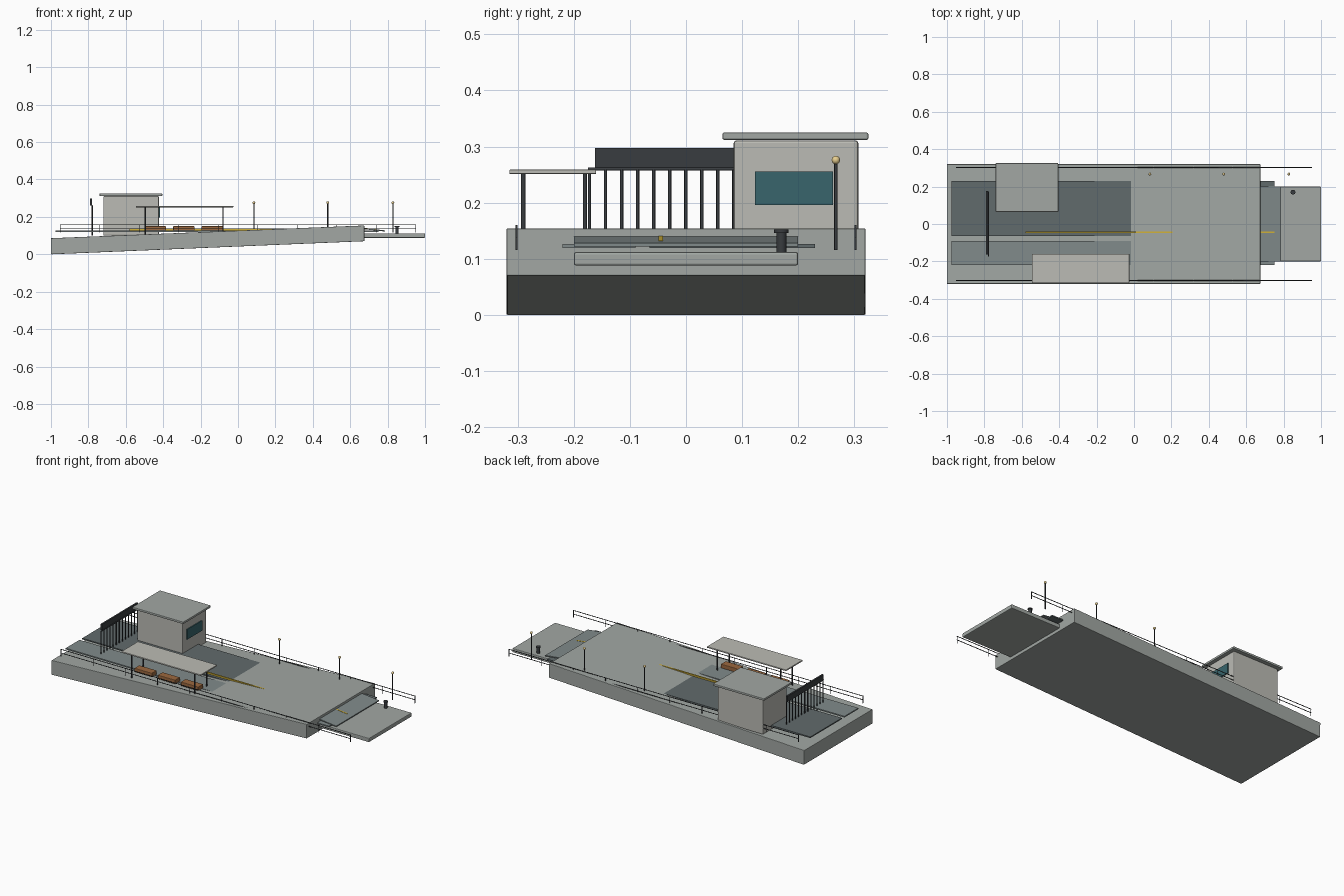
import bpy, bmesh, math
from mathutils import Vector

if "Cube" in bpy.data.objects:
    bpy.data.objects.remove(bpy.data.objects["Cube"])


def mat(name, r, g, b):
    m = bpy.data.materials.new(name)
    m.diffuse_color = (r, g, b, 1)
    m.use_nodes = True
    m.node_tree.nodes["Principled BSDF"].inputs["Base Color"].default_value = m.diffuse_color
    return m


CONCRETE = mat("concrete", .36, .39, .37)
DARK = mat("dark_deck", .12, .145, .15)
MID = mat("mid_deck", .22, .26, .26)
WALL = mat("wall", .50, .50, .46)
STEEL = mat("steel", .04, .045, .05)
YELLOW = mat("yellow", .65, .45, .04)
WOOD = mat("wood", .33, .14, .05)
GLASS = mat("glass", .04, .13, .15)
LAMP = mat("lamp", .80, .62, .28)


def finish(name, bm, m, bevel=0, segs=2):
    bmesh.ops.recalc_face_normals(bm, faces=bm.faces)
    me = bpy.data.meshes.new(name)
    bm.to_mesh(me)
    bm.free()
    ob = bpy.data.objects.new(name, me)
    bpy.context.collection.objects.link(ob)
    me.materials.append(m)
    if bevel:
        mod = ob.modifiers.new("bevel", "BEVEL")
        mod.width, mod.segments = bevel, segs
    return ob


def prism(name, profile, y0, y1, m, bevel=0):
    """Side profile (x, z) extruded along y."""
    bm = bmesh.new()
    f = bm.faces.new([bm.verts.new((x, y0, z)) for x, z in profile])
    r = bmesh.ops.extrude_face_region(bm, geom=[f])
    moved = [v for v in r["geom"] if isinstance(v, bmesh.types.BMVert)]
    bmesh.ops.translate(bm, verts=moved, vec=(0, y1 - y0, 0))
    return finish(name, bm, m, bevel)


def box(name, x0, x1, y0, y1, z0, z1, m, bevel=0):
    return prism(name, [(x0, z0), (x1, z0), (x1, z1), (x0, z1)], y0, y1, m, bevel)


def rod(name, a, b, r, m, sides=10):
    bm = bmesh.new()
    bmesh.ops.create_cone(bm, cap_ends=True, segments=sides, radius1=r, radius2=r,
                          depth=(Vector(b) - Vector(a)).length)
    ob = finish(name, bm, m)
    ob.location = (Vector(a) + Vector(b)) / 2
    ob.rotation_euler = (Vector(b) - Vector(a)).to_track_quat("Z", "Y").to_euler()
    for p in ob.data.polygons:
        p.use_smooth = len(p.vertices) == 4
    return ob


# sloping main slab and the pontoon at its high end
prism("main_slab", [(-1, .003), (-.997, 0), (.675, .07), (.675, .154), (-1, .086)],
      -.32, .32, CONCRETE, .005)
box("end_pontoon", .62, 1, -.2, .2, .088, .112, CONCRETE, .004)

# level decks that cut through the slab, with a lane line
box("wide_deck", -.977, .75, -.065, .23, .119, .126, DARK)
box("narrow_deck", -.977, .75, -.22, -.09, .119, .126, MID)
box("lane_line", -.58, .25, -.049, -.041, .126, .135, YELLOW)

# boarding flap
prism("boarding_flap", [(.64, .138), (.785, .122), (.785, .128), (.64, .144)],
      -.2, .2, MID, .001)
prism("flap_line", [(.677, .139), (.75, .131), (.75, .133), (.677, .141)],
      -.049, -.041, YELLOW)

# control hut
box("hut_wall", -.72, -.423, .085, .307, .1, .311, WALL, .005)
box("hut_roof", -.74, -.405, .065, .325, .312, .325, CONCRETE, .003)
box("hut_window", -.43, -.418, .123, .262, .196, .256, GLASS)

# waiting shelter
box("shelter_roof", -.545, -.025, -.315, -.16, .251, .259, WALL, .002)
for x in (-.495, -.08):
    for y in (-.29, -.18):
        rod("shelter_post", (x, y, .1), (x, y, .252), .004, STEEL)
for x in (-.5, -.347, -.195):
    box("bench", x, x + .115, -.258, -.212, .126, .15, WOOD, .003)

# barred gate with a heavy header
box("gate_header", -.790, -.780, -.162, .177, .262, .297, STEEL)
rod("gate_rail", (-.779, -.175, .26), (-.779, .172, .26), .003, STEEL)
for i in range(13):
    y = -.172 + i * .0286
    rod("gate_bar", (-.779, y, .1), (-.779, y, .26), .003, STEEL, 8)

# side railings
for y in (-.302, .302):
    for z in (.136, .158):
        rod("side_rail", (-.953, y, z), (.953, y, z), .002, STEEL, 8)
    for i in range(10):
        x = -.95 + i * 1.9 / 9
        rod("rail_post", (x, y, .116), (x, y, .16), .002, STEEL, 8)

# lamp posts
for x in (.085, .48, .828):
    rod("lamp_post", (x, .267, .116), (x, .267, .273), .003, STEEL)
    bm = bmesh.new()
    bmesh.ops.create_uvsphere(bm, u_segments=16, v_segments=8, radius=.0075)
    for f in bm.faces:
        f.smooth = True
    finish("lamp_globe", bm, LAMP).location = (x, .267, .276)

# mooring bollard
rod("bollard_body", (.85, .17, .112), (.85, .17, .147), .009, STEEL, 16)
rod("bollard_cap", (.85, .17, .146), (.85, .17, .152), .013, STEEL, 16)
